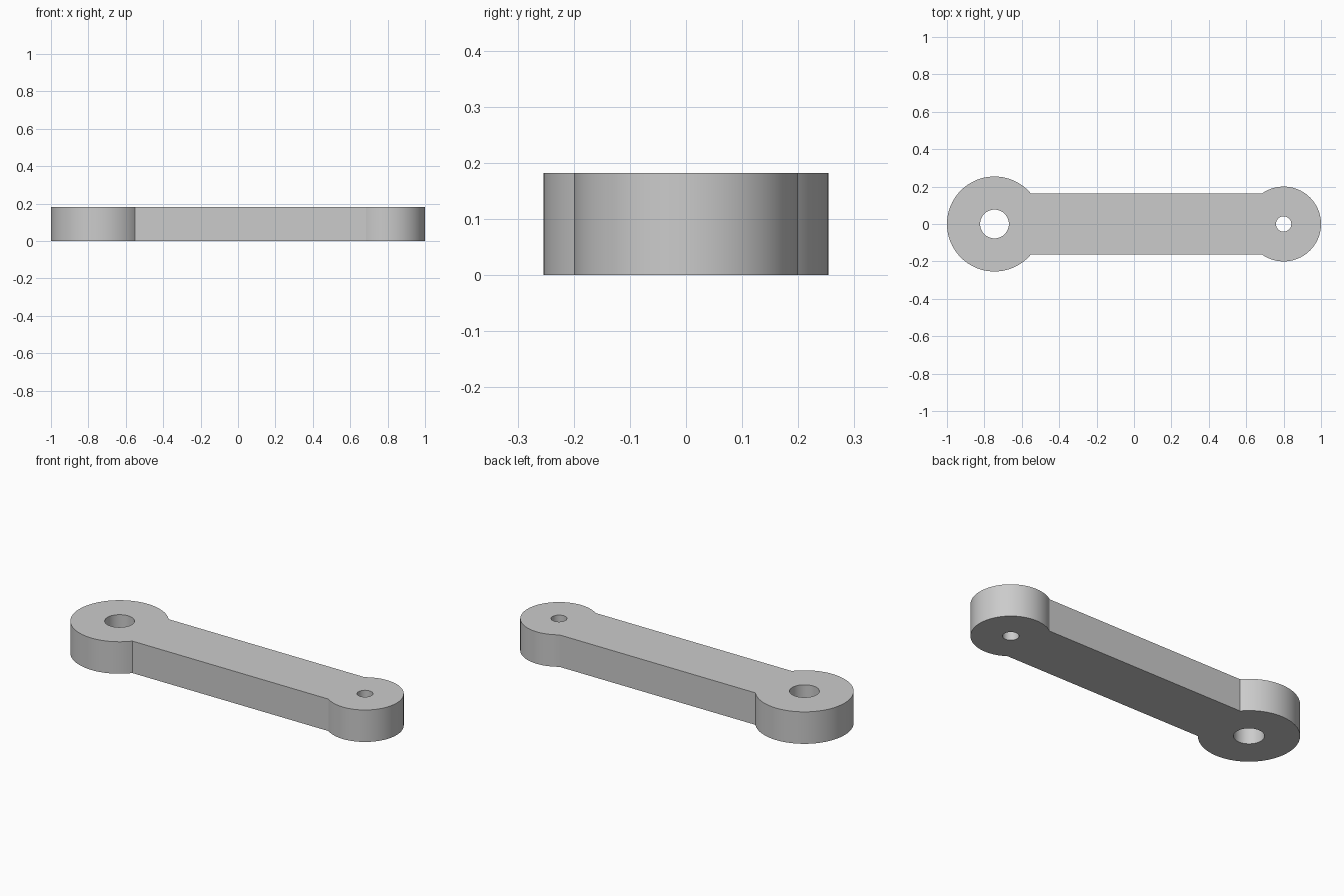
import bpy
import bmesh
from math import asin, cos, sin, pi, radians
from mathutils import Vector

if "Cube" in bpy.data.objects:
    bpy.data.objects.remove(bpy.data.objects["Cube"])

HEIGHT = 0.182
HALF_WIDTH = 0.163
BIG_X, BIG_R, BIG_HOLE = -0.746, 0.254, 0.077
SMALL_X, SMALL_R, SMALL_HOLE = 0.8, 0.2, 0.041


def arc(cx, radius, start, end, steps):
    """Points on an arc, both ends included."""
    angles = [start + (end - start) * i / steps for i in range(steps + 1)]
    return [Vector((cx + radius * cos(a), radius * sin(a), 0)) for a in angles]


def add_loop(bm, points):
    verts = [bm.verts.new(p) for p in points]
    return [bm.edges.new((v, verts[i - 1])) for i, v in enumerate(verts)]


# Outline: two round ends joined by the straight sides of the bar
big_join = asin(HALF_WIDTH / BIG_R)
small_join = asin(HALF_WIDTH / SMALL_R)
outline = arc(BIG_X, BIG_R, big_join, 2 * pi - big_join, 72)
outline += arc(SMALL_X, SMALL_R, small_join - pi, pi - small_join, 72)

# Flat plate with a pin hole in each end
bm = bmesh.new()
edges = add_loop(bm, outline)
for x, r in ((BIG_X, BIG_HOLE), (SMALL_X, SMALL_HOLE)):
    edges += add_loop(bm, arc(x, r, 0, 2 * pi, 48)[:-1])
bmesh.ops.triangle_fill(bm, edges=edges, use_beauty=True)

# Raise the plate to full thickness
raised = bmesh.ops.extrude_face_region(bm, geom=bm.faces[:], use_keep_orig=True)
top = [g for g in raised["geom"] if isinstance(g, bmesh.types.BMVert)]
bmesh.ops.translate(bm, verts=top, vec=(0, 0, HEIGHT))
bmesh.ops.recalc_face_normals(bm, faces=bm.faces[:])

mesh = bpy.data.meshes.new("link_arm")
bm.to_mesh(mesh)
bm.free()
link_arm = bpy.data.objects.new("link_arm", mesh)
bpy.context.collection.objects.link(link_arm)

# Plain grey finish
grey = bpy.data.materials.new("plain_grey")
grey.use_nodes = True
colour = (0.6, 0.6, 0.6, 1)
grey.diffuse_color = colour
grey.node_tree.nodes["Principled BSDF"].inputs["Base Color"].default_value = colour
mesh.materials.append(grey)

# Smooth round walls, crisp rims
bpy.ops.object.select_all(action="DESELECT")
link_arm.select_set(True)
bpy.context.view_layer.objects.active = link_arm
bpy.ops.object.shade_smooth_by_angle(angle=radians(25))
